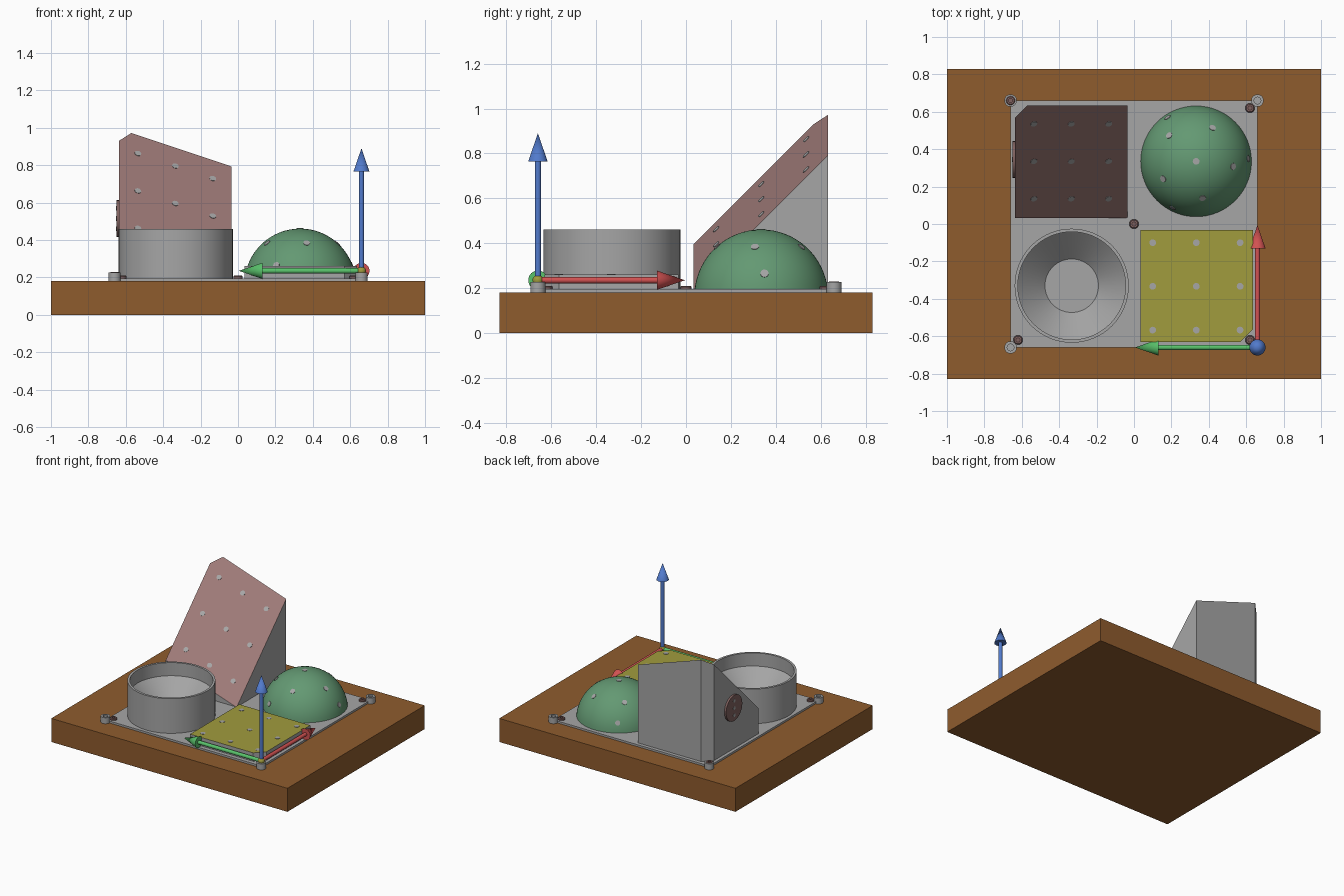
import bpy, bmesh, math
from mathutils import Vector

if "Cube" in bpy.data.objects:
    bpy.data.objects.remove(bpy.data.objects["Cube"])


def material(name, r, g, b):
    m = bpy.data.materials.new(name)
    lin = [c / 12.92 if c <= 0.04045 else ((c + 0.055) / 1.055) ** 2.4 for c in (r, g, b)]
    m.diffuse_color = (*lin, 1)
    m.use_nodes = True
    m.node_tree.nodes["Principled BSDF"].inputs["Base Color"].default_value = m.diffuse_color
    return m


WOOD = material("wood brown", 0.56, 0.36, 0.18)
GREY = material("metal grey", 0.65, 0.65, 0.65)
PINK = material("dusty pink", 0.62, 0.48, 0.47)
YELLOW = material("olive yellow", 0.63, 0.61, 0.24)
GREEN = material("dome green", 0.39, 0.60, 0.45)
BROWN = material("screw brown", 0.50, 0.38, 0.37)
RED = material("arrow red", 0.82, 0.32, 0.32)
LIME = material("arrow green", 0.35, 0.76, 0.42)
BLUE = material("arrow blue", 0.32, 0.48, 0.80)


def finish(name, bm, *mats, smooth=False):
    bmesh.ops.recalc_face_normals(bm, faces=bm.faces)
    me = bpy.data.meshes.new(name)
    bm.to_mesh(me)
    bm.free()
    ob = bpy.data.objects.new(name, me)
    bpy.context.collection.objects.link(ob)
    for m in mats:
        me.materials.append(m)
    if smooth:
        bpy.ops.object.select_all(action='DESELECT')
        ob.select_set(True)
        bpy.context.view_layer.objects.active = ob
        bpy.ops.object.shade_smooth_by_angle(angle=math.radians(30))
    return ob


def prism(name, outline, z0, top, mat, top_mat=None):
    """Vertical prism whose top height follows top(x, y); the top may be painted."""
    bm = bmesh.new()
    lo = [bm.verts.new((x, y, z0)) for x, y in outline]
    hi = [bm.verts.new((x, y, top(x, y))) for x, y in outline]
    bm.faces.new(lo[::-1])
    bm.faces.new(hi).material_index = 1 if top_mat else 0
    n = len(outline)
    for i in range(n):
        j = (i + 1) % n
        bm.faces.new((lo[i], lo[j], hi[j], hi[i]))
    return finish(name, bm, mat, *([top_mat] if top_mat else []))


def lathe(name, profile, loc, mat, axis=(0, 0, 1), seg=32):
    """Spin (radius, height) points around an axis through loc."""
    bm = bmesh.new()
    vs = [bm.verts.new((r, 0, z)) for r, z in profile]
    es = [bm.edges.new(p) for p in zip(vs, vs[1:])]
    bmesh.ops.spin(bm, geom=vs + es, axis=(0, 0, 1), cent=(0, 0, 0),
                   angle=math.tau, steps=seg, use_duplicate=False)
    bmesh.ops.remove_doubles(bm, verts=bm.verts, dist=1e-5)
    bmesh.ops.dissolve_degenerate(bm, edges=bm.edges, dist=1e-6)
    ob = finish(name, bm, mat, smooth=True)
    ob.location = loc
    ob.rotation_euler = Vector(axis).to_track_quat('Z', 'Y').to_euler()
    return ob


def disc(name, loc, axis, r, h, mat, seg=20):
    return lathe(name, [(0, 0), (r, 0), (r, h), (0, h)], loc, mat, axis, seg)


def rect(x0, x1, y0, y1):
    return [(x0, y0), (x1, y0), (x1, y1), (x0, y1)]


# Wooden board and metal plate
prism("wooden_board", rect(-1, 1, -0.83, 0.83), 0, lambda x, y: 0.18, WOOD)
prism("metal_plate", rect(-0.66, 0.66, -0.66, 0.66), 0.175, lambda x, y: 0.195, GREY)

# Corner bosses
for x in (-0.66, 0.66):
    for y in (-0.66, 0.66):
        lathe("corner_boss", [(0, 0), (0.033, 0), (0.033, 0.046), (0.018, 0.046),
                              (0.018, 0.035), (0, 0.035)], (x, y, 0.18), GREY)

# Screws with a recessed centre
for x, y, z in ((0.62, 0.62, 0.19), (-0.62, -0.62, 0.19), (0.62, -0.62, 0.19),
                (0, 0, 0.19), (-0.66, 0.66, 0.21)):
    lathe("screw", [(0, 0), (0.025, 0), (0.025, 0.015), (0.02, 0.02), (0.01, 0.02),
                    (0.01, 0.01), (0, 0.01)], (x, y, z), BROWN, seg=20)


# Tilted wedge with a chamfered back corner and a painted slope
def slope(x, y):
    return 0.19 + (y - 0.03) + (-0.035 - x) * 0.335


prism("wedge", [(-0.635, 0.033), (-0.035, 0.033), (-0.035, 0.633), (-0.57, 0.633), (-0.635, 0.57)],
      0.19, slope, GREY, PINK)
slope_normal = Vector((0.335, -1, 1)).normalized()
for x in (-0.535, -0.335, -0.135):
    for y in (0.135, 0.335, 0.535):
        disc("wedge_dot", Vector((x, y, slope(x, y))) - slope_normal * 0.003,
             slope_normal, 0.018, 0.005, GREY)

# Round cap on the wedge's left side
disc("side_cap", (-0.63, 0.345, 0.515), (-1, 0, 0), 0.098, 0.02, BROWN, 32)
for dy, dz in ((0, 0), (0, 0.055), (0, -0.055)):
    disc("side_cap_dot", (-0.648, 0.345 + dy, 0.515 + dz), (-1, 0, 0), 0.013, 0.004, GREY)

# Round cup with a conical floor
lathe("cup", [(0, 0), (0.305, 0), (0.305, 0.27), (0.288, 0.27), (0.288, 0.17),
              (0.143, 0.03), (0, 0.03)], (-0.333, -0.33, 0.19), GREY, seg=64)

# Green dome
R, C = 0.298, Vector((0.332, 0.335, 0.163))
a0 = math.asin((0.19 - C.z) / R)
angles = [a0 + (math.pi / 2 - a0) * i / 16 for i in range(17)]
lathe("dome", [(0, 0.027)] + [(R * math.cos(a) if i < 16 else 0, R * math.sin(a))
                              for i, a in enumerate(angles)], C, GREEN, seg=64)


# Dots on the dome: top, ring of five, ring of three
dots = [(0, 0)] + [(0.2, -80 + 72 * i) for i in range(5)] + [(0.28, 3 + 120 * i) for i in range(3)]
for r, deg in dots:
    a = math.radians(deg)
    n = Vector((r * math.cos(a), r * math.sin(a), math.sqrt(R * R - r * r))).normalized()
    disc("dome_dot", C + n * (R - 0.004), n, 0.018, 0.006, GREY)

# Low block with a painted top and a chamfered corner
prism("low_block", [(0.035, -0.63), (0.57, -0.63), (0.635, -0.565), (0.635, -0.033), (0.035, -0.033)],
      0.19, lambda x, y: 0.26, GREY, YELLOW)
for x in (0.1, 0.333, 0.567):
    for y in (-0.1, -0.333, -0.567):
        disc("block_dot", (x, y, 0.257), (0, 0, 1), 0.018, 0.005, GREY)

# Three axis arrows from the front right corner
origin = (0.66, -0.66, 0.235)
for name, axis, mat in (("red_arrow", (0, 1, 0), RED), ("green_arrow", (-1, 0, 0), LIME),
                        ("blue_arrow", (0, 0, 1), BLUE)):
    lathe(name, [(0, 0), (0.014, 0), (0.014, 0.53), (0.043, 0.53), (0, 0.655)],
          origin, mat, axis)

# Yellow ball at the arrows' origin
ball = [(0.024 * math.sin(math.pi * i / 12) if 0 < i < 12 else 0,
         -0.024 * math.cos(math.pi * i / 12)) for i in range(13)]
lathe("origin_ball", ball, origin, YELLOW, seg=24)
